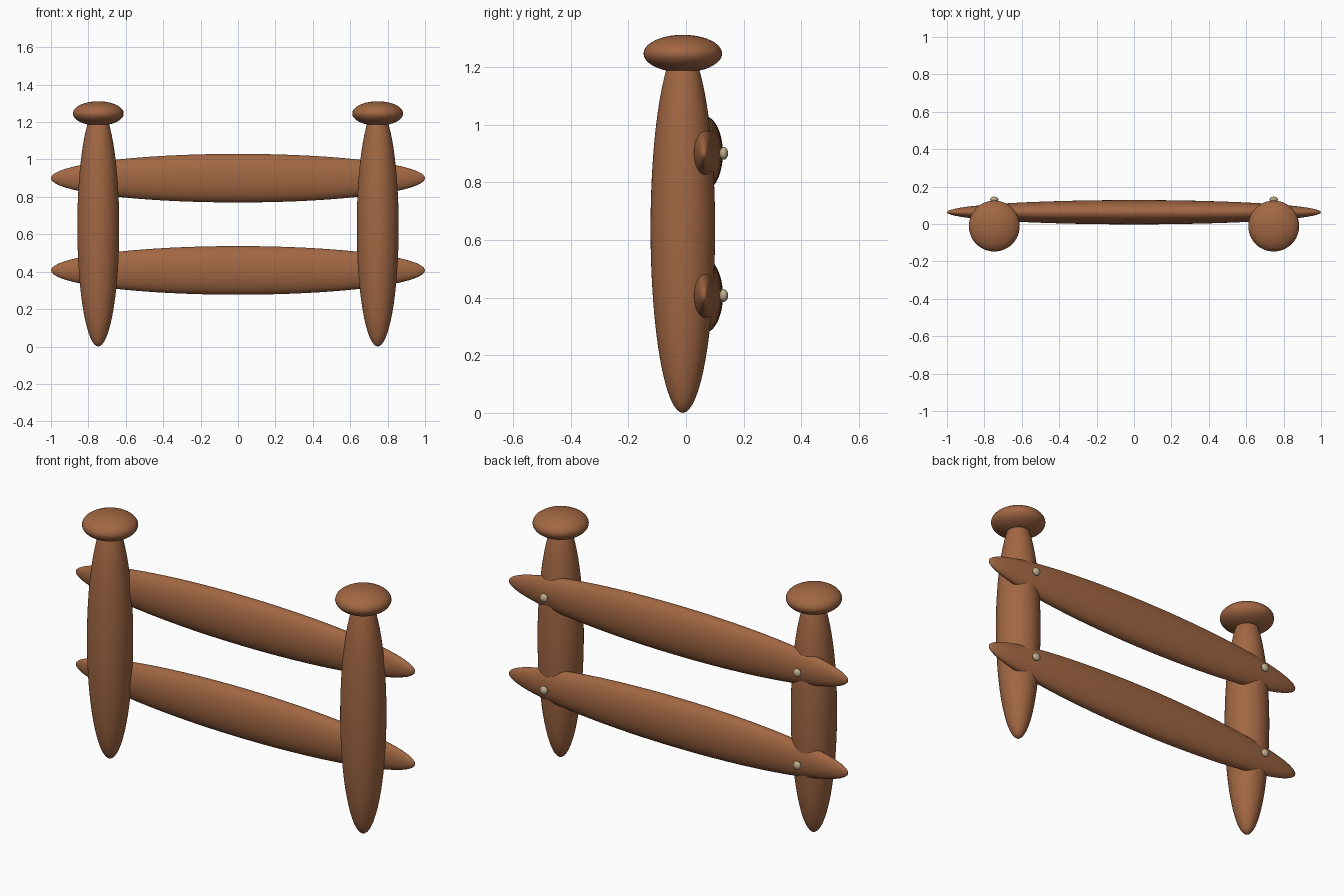
import bpy

cube = bpy.data.objects.get("Cube")
if cube:
    bpy.data.objects.remove(cube, do_unlink=True)


def make_material(name, rgb):
    mat = bpy.data.materials.new(name)
    mat.use_nodes = True
    colour = (*rgb, 1.0)
    mat.diffuse_color = colour
    mat.node_tree.nodes["Principled BSDF"].inputs["Base Color"].default_value = colour
    return mat


wood = make_material("brown_wood", (0.36, 0.135, 0.056))
peg_colour = make_material("pale_peg", (0.50, 0.41, 0.25))


def ellipsoid(name, centre, radii, mat, along_x=False, segments=48, rings=32):
    """Smooth ellipsoid; the poles lie on z, or on x for the rails."""
    bpy.ops.mesh.primitive_uv_sphere_add(segments=segments, ring_count=rings, radius=1)
    obj = bpy.context.object
    obj.name = name
    rx, ry, rz = radii
    for v in obj.data.vertices:
        x, y, z = v.co
        if along_x:
            x, z = z, -x
        v.co = (x * rx, y * ry, z * rz)
    obj.location = centre
    obj.data.materials.append(mat)
    bpy.ops.object.shade_smooth()
    return obj


POST_X = 0.747
RAILS = {"lower": 0.407, "upper": 0.90}

# Posts with flattened round caps
for side, s in (("left", 1), ("right", -1)):
    x = s * POST_X
    ellipsoid(f"{side}_post", (x, -0.011, 0.64), (0.112, 0.112, 0.64), wood)
    ellipsoid(f"{side}_cap", (x, -0.011, 1.246), (0.136, 0.136, 0.065), wood)
    # Small pegs at the back of each joint
    for level, z in RAILS.items():
        ellipsoid(f"{level}_{side}_peg", (x, 0.131, z), (0.022, 0.015, 0.022),
                  peg_colour, segments=24, rings=16)

# Horizontal rails behind the posts
for level, z in RAILS.items():
    ellipsoid(f"{level}_rail", (0, 0.063, z), (1.0, 0.065, 0.13), wood, along_x=True)
